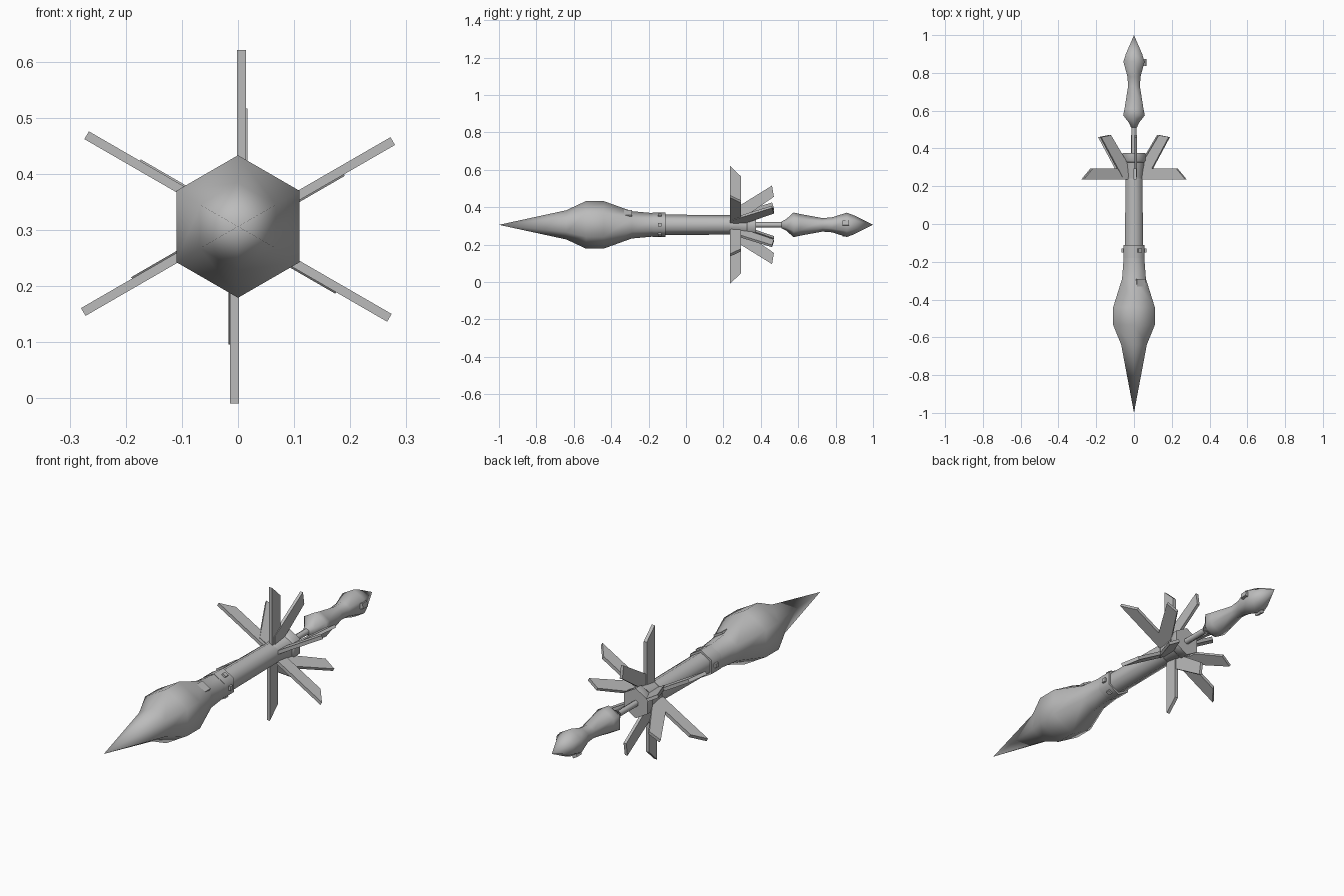
import bpy, bmesh, math
from mathutils import Matrix, Vector

if "Cube" in bpy.data.objects:
    bpy.data.objects.remove(bpy.data.objects["Cube"])

AXIS_Z = 0.306
SIDES = 6

grey = bpy.data.materials.new("metal grey")
grey.diffuse_color = (0.5, 0.5, 0.5, 1)
grey.use_nodes = True
grey.node_tree.nodes["Principled BSDF"].inputs["Base Color"].default_value = grey.diffuse_color


def finish(name, bm, smooth=None):
    bmesh.ops.recalc_face_normals(bm, faces=bm.faces)
    me = bpy.data.meshes.new(name)
    bm.to_mesh(me)
    bm.free()
    me.materials.append(grey)
    ob = bpy.data.objects.new(name, me)
    bpy.context.collection.objects.link(ob)
    if smooth:
        for o in bpy.context.selected_objects:
            o.select_set(False)
        ob.select_set(True)
        bpy.context.view_layer.objects.active = ob
        bpy.ops.object.shade_smooth_by_angle(angle=math.radians(smooth))
    return ob


def lathe(name, profile, smooth=75):
    """Six-sided body along y from (y, radius) pairs, with a corner at the top."""
    bm = bmesh.new()
    rings = []
    for y, r in profile:
        n = 1 if r == 0 else SIDES
        ring = []
        for i in range(n):
            a = math.pi / 2 + math.tau * i / SIDES
            ring.append(bm.verts.new((r * math.cos(a), y, AXIS_Z + r * math.sin(a))))
        rings.append(ring)
    for a, b in zip(rings, rings[1:]):
        for i in range(SIDES):
            j = (i + 1) % SIDES
            quad = [a[i % len(a)], a[j % len(a)], b[j % len(b)], b[i % len(b)]]
            bm.faces.new(list(dict.fromkeys(quad)))
    for ring in (rings[0], rings[-1]):
        if len(ring) > 1:
            bm.faces.new(ring)
    return finish(name, bm, smooth)


def fin(name, outline, angle, offset, thick=0.016):
    """Flat blade from (y, radius) points, turned around the long axis."""
    bm = bmesh.new()
    face = bm.faces.new([bm.verts.new((offset - thick / 2, y, r)) for y, r in outline])
    ext = bmesh.ops.extrude_face_region(bm, geom=[face])
    vs = [g for g in ext["geom"] if isinstance(g, bmesh.types.BMVert)]
    bmesh.ops.translate(bm, verts=vs, vec=(thick, 0, 0))
    turn = Matrix.Translation((0, 0, AXIS_Z)) @ Matrix.Rotation(angle, 4, 'Y')
    bmesh.ops.transform(bm, matrix=turn, verts=bm.verts)
    finish(name, bm)


def block(name, size, y, radius, angle):
    """Small box sitting on the body at a given angle around the axis."""
    bm = bmesh.new()
    bmesh.ops.create_cube(bm, size=1)
    m = (Matrix.Translation((0, 0, AXIS_Z)) @ Matrix.Rotation(angle, 4, 'Y')
         @ Matrix.Translation((0, y, radius)) @ Matrix.Diagonal((*size, 1)))
    bmesh.ops.transform(bm, matrix=m, verts=bm.verts)
    finish(name, bm)


# Main body: pointed nose, bulged warhead, tapering neck
lathe("warhead", [(-1.0, 0), (-0.64, 0.078), (-0.535, 0.127), (-0.44, 0.127),
                  (-0.29, 0.073), (-0.18, 0.063), (-0.11, 0.062)])
lathe("neck_band", [(-0.18, 0.065), (-0.11, 0.065)])
lathe("motor_tube", [(-0.12, 0.055), (0.24, 0.052)])
lathe("fin_collar", [(0.235, 0.05), (0.325, 0.062)])
lathe("nozzle_ring", [(0.325, 0.062), (0.335, 0.07), (0.375, 0.07)])

# Tail rod and rear charge
lathe("tail_rod", [(0.37, 0.015), (0.53, 0.015)])
lathe("rear_charge", [(0.51, 0.018), (0.535, 0.03), (0.575, 0.066), (0.61, 0.058),
                      (0.73, 0.036), (0.78, 0.04), (0.86, 0.065), (0.9, 0.05), (1.0, 0)])

# Six upright fins and six swept fins
upright = [(0.235, 0.03), (0.235, 0.315), (0.295, 0.258), (0.295, 0.03)]
swept = [(0.25, 0.04), (0.25, 0.08), (0.46, 0.21), (0.47, 0.15), (0.31, 0.04)]
for i in range(6):
    a = math.tau * i / 6
    fin("upright_fin", upright, a, 0.006)
    fin("swept_fin", swept, a, 0.01, 0.014)

# Studs on the neck band, side plate and rear lugs
for deg in (30, 90, 150, 270):
    block("band_stud", (0.02, 0.02, 0.014), -0.14, 0.058, math.radians(deg))
block("neck_plate", (0.05, 0.07, 0.01), -0.325, 0.071, math.radians(30))
for deg in (80, 210):
    block("rear_lug", (0.025, 0.035, 0.02), 0.855, 0.056, math.radians(deg))
